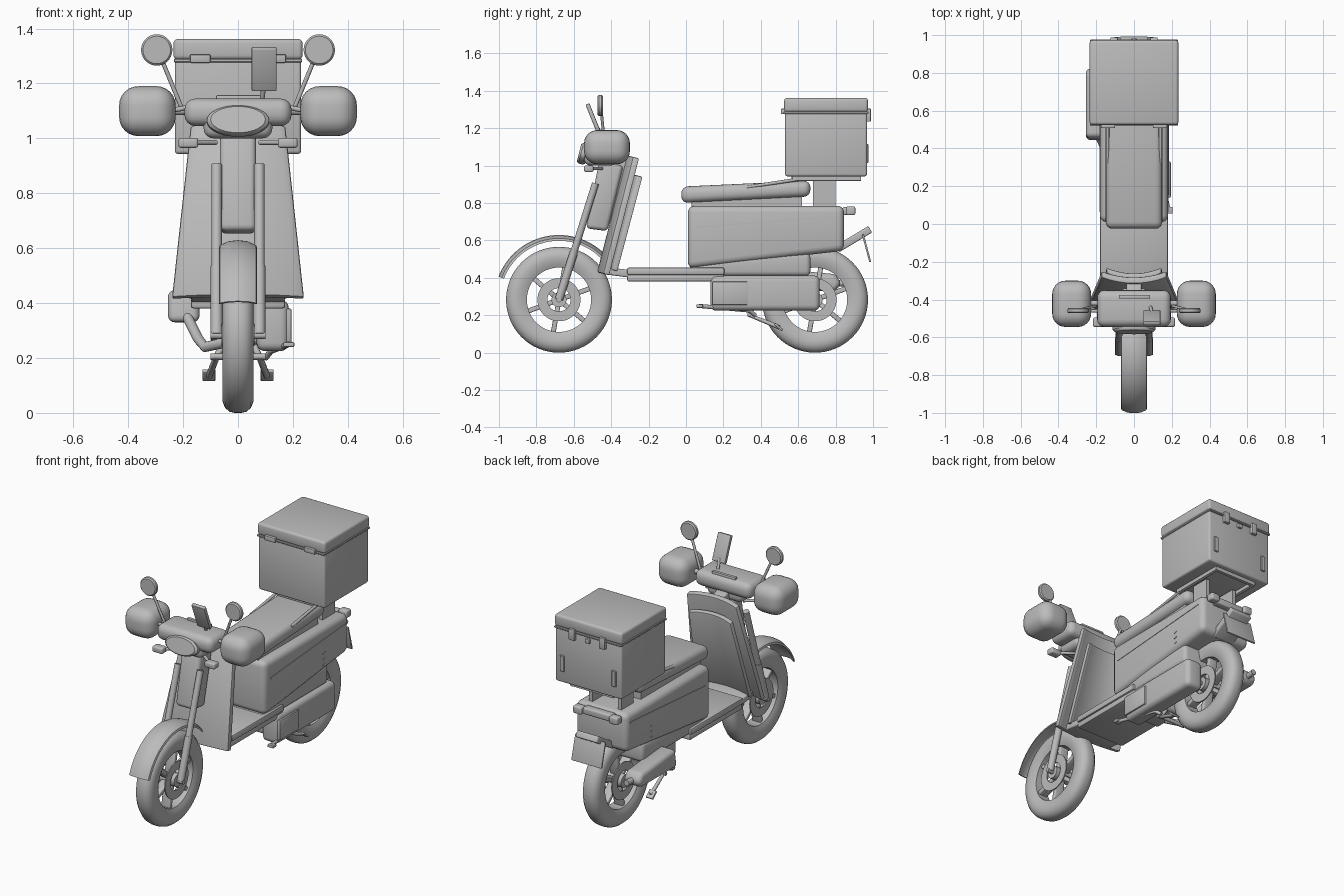
import bpy, bmesh, math
from mathutils import Vector

if "Cube" in bpy.data.objects:
    bpy.data.objects.remove(bpy.data.objects["Cube"])

grey = bpy.data.materials.new("plain grey")
grey.diffuse_color = (0.5, 0.5, 0.5, 1)
grey.use_nodes = True
grey.node_tree.nodes["Principled BSDF"].inputs["Base Color"].default_value = grey.diffuse_color


def finish(name, bm):
    bmesh.ops.recalc_face_normals(bm, faces=bm.faces[:])
    me = bpy.data.meshes.new(name)
    bm.to_mesh(me)
    bm.free()
    me.materials.append(grey)
    ob = bpy.data.objects.new(name, me)
    bpy.context.collection.objects.link(ob)
    return ob


def prism(name, pts, x0, x1, bevel=0.0, seg=3):
    """Side profile of (y, z) points extruded from x0 to x1, with rounded edges."""
    bm = bmesh.new()
    a = [bm.verts.new((x0, y, z)) for y, z in pts]
    b = [bm.verts.new((x1, y, z)) for y, z in pts]
    bm.faces.new(a)
    bm.faces.new(b[::-1])
    for i in range(len(pts)):
        j = (i + 1) % len(pts)
        bm.faces.new((a[i], b[i], b[j], a[j]))
    bmesh.ops.recalc_face_normals(bm, faces=bm.faces[:])
    if bevel:
        bmesh.ops.bevel(bm, geom=bm.edges[:], offset=bevel, segments=seg,
                        profile=0.5, affect='EDGES', clamp_overlap=True)
    return finish(name, bm)


def box(name, x0, x1, y0, y1, z0, z1, bevel=0.0, seg=3):
    return prism(name, [(y0, z0), (y1, z0), (y1, z1), (y0, z1)], x0, x1, bevel, seg)


def slab(name, p, q, thick, x0, x1, bevel=0.0):
    """Tilted plate whose middle line runs from p to q in the side view."""
    p, q = Vector(p), Vector(q)
    d = (q - p).normalized()
    n = Vector((-d.y, d.x)) * thick / 2
    return prism(name, [p + n, q + n, q - n, p - n], x0, x1, bevel)


def tube(name, pts, r):
    cu = bpy.data.curves.new(name, 'CURVE')
    cu.dimensions = '3D'
    cu.bevel_depth, cu.bevel_resolution, cu.use_fill_caps = r, 4, True
    sp = cu.splines.new('POLY')
    sp.points.add(len(pts) - 1)
    for p, c in zip(sp.points, pts):
        p.co = (*c, 1)
    tmp = bpy.data.objects.new("tmp", cu)
    bpy.context.collection.objects.link(tmp)
    bpy.context.view_layer.update()
    me = bpy.data.meshes.new_from_object(tmp.evaluated_get(bpy.context.evaluated_depsgraph_get()))
    bpy.data.objects.remove(tmp)
    bm = bmesh.new()
    bm.from_mesh(me)
    me2 = finish(name, bm)
    if not me2.data.materials[0]:
        me2.data.materials[0] = grey
    return me2


def lathe(name, prof, y, z, a0=0, a1=360, n=64):
    """Closed (x, radius) section swept round an axle parallel to x."""
    bm = bmesh.new()
    full = a1 - a0 == 360
    rings = []
    for i in range(n if full else n + 1):
        t = math.radians(a0 + (a1 - a0) * i / n)
        rings.append([bm.verts.new((x, y + r * math.cos(t), z + r * math.sin(t))) for x, r in prof])
    m = len(prof)
    for i in range(n):
        p, q = rings[i], rings[(i + 1) % len(rings)]
        for k in range(m):
            bm.faces.new((p[k], p[(k + 1) % m], q[(k + 1) % m], q[k]))
    if not full:
        bm.faces.new(rings[0])
        bm.faces.new(rings[-1])
    return finish(name, bm)


def disc(name, c, rx, rz, depth, tilt=0):
    """Elliptical rounded disc facing the front, leaning by tilt degrees."""
    ob = lathe(name, [(-depth / 2, 0.001), (-depth / 2, 0.88), (-depth / 4, 1), (depth / 4, 1),
                      (depth / 2, 0.88), (depth / 2, 0.001)], 0, 0, n=40)
    t = math.radians(tilt)
    for v in ob.data.vertices:
        x, z, y = v.co.y * rx, v.co.z * rz, v.co.x
        v.co = (c[0] + x, c[1] + y * math.cos(t) - z * math.sin(t), c[2] + z * math.cos(t) + y * math.sin(t))
    return ob


def shield(name, z0, z1, w0, w1, y0, y1, curve, thick):
    """Leaning panel, bowed in plan, with sides wrapping rearwards."""
    bm = bmesh.new()
    n = 16
    rows = []
    for z, w, y in ((z0, w0, y0), (z1, w1, y1)):
        for dy in (0, thick):
            rows.append([bm.verts.new((w * u, y + dy + curve * u * u, z + 0.25 * (-dy - curve * u * u)))
                         for u in [2 * i / n - 1 for i in range(n + 1)]])
    loop = [rows[0], rows[1], rows[3], rows[2]]
    for k in range(4):
        p, q = loop[k], loop[(k + 1) % 4]
        for i in range(n):
            bm.faces.new((p[i], p[i + 1], q[i + 1], q[i]))
    for i in (0, n):
        bm.faces.new([r[i] for r in loop])
    bmesh.ops.recalc_face_normals(bm, faces=bm.faces[:])
    sharp = [e for e in bm.edges if len(e.link_faces) == 2 and e.calc_face_angle(0) > 0.7]
    bmesh.ops.bevel(bm, geom=sharp, offset=0.008, segments=2, profile=0.5, affect='EDGES', clamp_overlap=True)
    return finish(name, bm)


# Wheels: tyre, hub, disc ring, spokes
ZW = 0.283
half = [(0.042, 0.172), (0.05, 0.19), (0.057, 0.22), (0.056, 0.243), (0.047, 0.265), (0.03, 0.279), (0.012, 0.283)]
tyre = half + [(-x, r) for x, r in half[::-1]]
for label, yw in (("front", -0.679), ("rear", 0.69)):
    lathe(label + "_tyre", tyre, yw, ZW)
    lathe(label + "_hub", [(-0.06, 0.012), (-0.06, 0.04), (0.06, 0.04), (0.06, 0.012)], yw, ZW, n=32)
    for s in (-1, 1):
        lathe(label + "_brake_disc", [(s * 0.044, 0.062), (s * 0.044, 0.115), (s * 0.051, 0.115), (s * 0.051, 0.062)], yw, ZW, n=48)
    for k in range(6):
        t = math.radians(60 * k + 20)
        d = Vector((math.cos(t), math.sin(t)))
        c = Vector((yw, ZW))
        slab(label + "_spoke", c + d * 0.03, c + d * 0.18, 0.026, -0.03, 0.03, 0.005)
    tube(label + "_axle", [(-0.1, yw, ZW), (0.1, yw, ZW)], 0.014)

# Front mudguard and fork
lathe("front_mudguard", [(-0.07, 0.315), (-0.066, 0.328), (-0.035, 0.342), (0, 0.346), (0.035, 0.342), (0.066, 0.328),
                         (0.07, 0.315), (0.06, 0.32), (0.03, 0.333), (0, 0.336), (-0.03, 0.333), (-0.06, 0.32)],
      -0.679, ZW, 43, 159, 40)
for s in (-1, 1):
    tube("fork_leg", [(s * 0.078, -0.679, 0.285), (s * 0.078, -0.6, 0.535)], 0.022)
    tube("fork_upper", [(s * 0.078, -0.605, 0.52), (s * 0.078, -0.484, 0.905)], 0.019)
prism("front_panel", [(-0.535, 0.665), (-0.42, 0.65), (-0.335, 1.0), (-0.465, 1.02)], -0.066, 0.066, 0.022)
slab("steering_neck", (-0.44, 0.7), (-0.33, 1.05), 0.08, -0.04, 0.04, 0.01)

# Leg shield and inner panel
shield("leg_shield", 0.43, 1.055, 0.24, 0.172, -0.475, -0.315, 0.032, 0.034)
shield("inner_shield", 0.45, 0.955, 0.185, 0.145, -0.425, -0.29, 0.03, 0.03)

# Handlebar cowl, headlight, instruments
box("handlebar_cowl", -0.195, 0.195, -0.545, -0.35, 1.045, 1.145, 0.04, 4)
box("headlight_housing", -0.125, 0.125, -0.545, -0.37, 1.0, 1.11, 0.035, 4)
disc("headlight", (0, -0.55, 1.063), 0.113, 0.056, 0.045, -14)
box("instrument_panel", -0.08, 0.085, -0.395, -0.375, 1.13, 1.157, 0.004, 2)
slab("phone", (-0.465, 1.175), (-0.527, 1.33), 0.022, 0.05, 0.14, 0.004)
tube("phone_mount", [(0.085, -0.43, 1.12), (0.095, -0.47, 1.2)], 0.009)
tube("handlebar", [(-0.4, -0.42, 1.1), (0.4, -0.42, 1.1)], 0.015)
for s in (-1, 1):
    box("hand_guard", s * 0.227, s * 0.433, -0.545, -0.3, 1.008, 1.19, 0.07, 6)
    tube("brake_lever", [(s * 0.17, -0.46, 1.115), (s * 0.25, -0.46, 1.1)], 0.009)
    disc("mirror", (s * 0.296, -0.458, 1.322), 0.057, 0.057, 0.028)
    tube("mirror_stalk", [(s * 0.205, -0.435, 1.11), (s * 0.275, -0.452, 1.28)], 0.008)
    box("front_indicator", s * 0.145, s * 0.217, -0.545, -0.495, 0.965, 1.002, 0.01)
    tube("front_indicator_stem", [(s * 0.08, -0.45, 0.985), (s * 0.16, -0.51, 0.985)], 0.009)

# Floorboard
box("floorboard", -0.18, 0.18, -0.315, 0.205, 0.415, 0.455, 0.01, 2)
box("floor_underside", -0.172, 0.172, -0.315, 0.205, 0.38, 0.418, 0.01, 2)
slab("floor_front", (-0.44, 0.44), (-0.29, 0.42), 0.04, -0.17, 0.17, 0.008)

# Rear body, lower body, seat
prism("rear_body", [(0.01, 0.45), (0.845, 0.545), (0.845, 0.785), (0.01, 0.785)], -0.18, 0.18, 0.035, 4)
prism("lower_body", [(0.01, 0.41), (0.665, 0.41), (0.665, 0.535), (0.3, 0.52), (0.01, 0.46)], -0.165, 0.165, 0.025)
prism("seat", [(-0.025, 0.8), (0.665, 0.835), (0.665, 0.92), (-0.025, 0.888)], -0.15, 0.15, 0.036, 4)
box("seat_base", -0.12, 0.12, 0.03, 0.62, 0.77, 0.84)
for s in (-1, 1):
    slab("body_trim", (0.065, 0.672), (0.81, 0.728), 0.008, s * 0.177, s * 0.183)
    for k in range(3):
        slab("body_vent", (0.585, 0.555 + 0.035 * k), (0.605, 0.56 + 0.035 * k), 0.007, s * 0.177, s * 0.183)

# Engine case on the right, silencer and pipe on the left
box("engine_case", 0.068, 0.185, 0.13, 0.715, 0.225, 0.412, 0.03, 4)
box("engine_cover", 0.1, 0.195, 0.14, 0.33, 0.255, 0.38, 0.006, 2)
box("engine_core", -0.05, 0.09, 0.16, 0.38, 0.25, 0.42, 0.02)
prism("silencer", [(0.44, 0.33), (0.8, 0.33), (0.83, 0.37), (0.8, 0.42), (0.46, 0.45)], -0.255, -0.14, 0.03, 4)
tube("silencer_outlet", [(-0.195, 0.8, 0.37), (-0.195, 0.87, 0.375)], 0.018)
tube("exhaust_pipe", [(-0.03, 0.25, 0.26), (-0.12, 0.31, 0.24), (-0.145, 0.37, 0.27), (-0.19, 0.47, 0.36)], 0.019)
slab("swing_arm", (0.35, 0.34), (0.72, 0.285), 0.05, -0.1, -0.075, 0.008)

# Centre stand and foot lever
tube("stand_bar", [(-0.1, 0.34, 0.205), (0.1, 0.34, 0.205)], 0.012)
for s in (-1, 1):
    tube("stand_leg", [(s * 0.055, 0.36, 0.25), (s * 0.08, 0.34, 0.2), (s * 0.105, 0.5, 0.135)], 0.012)
    slab("stand_foot", (0.475, 0.155), (0.515, 0.12), 0.012, s * 0.082, s * 0.13, 0.003)
tube("side_stand", [(0.1, 0.37, 0.2), (0.12, 0.34, 0.225), (0.185, 0.07, 0.25)], 0.011)
box("side_stand_foot", 0.165, 0.205, 0.055, 0.09, 0.24, 0.258, 0.004, 2)

# Luggage rack
for s in (-1, 1):
    tube("rack_rail", [(s * 0.14, 0.325, 0.885), (s * 0.14, 0.6, 0.927), (s * 0.14, 0.935, 0.927)], 0.009)
    box("rack_side", s * 0.13, s * 0.15, 0.57, 0.935, 0.92, 0.946)
    box("rack_cross", -0.14, 0.14, 0.75 + s * 0.175 - 0.01, 0.75 + s * 0.175 + 0.01, 0.92, 0.946)
    box("rack_post", s * 0.1 - 0.012, s * 0.1 + 0.012, 0.68, 0.8, 0.76, 0.93)

# Delivery box with lid, latches and reflectors
box("box_body", -0.23, 0.23, 0.53, 0.968, 0.943, 1.285, 0.012, 3)
box("box_seam", -0.234, 0.234, 0.522, 0.976, 1.277, 1.29, 0.003, 1)
box("box_lid", -0.235, 0.235, 0.525, 0.973, 1.287, 1.362, 0.015, 3)
for s in (-1, 1):
    box("front_latch", s * 0.1, s * 0.175, 0.508, 0.53, 1.275, 1.305, 0.004, 2)
    box("rear_latch", s * 0.085, s * 0.125, 0.96, 0.988, 1.235, 1.305, 0.004, 2)
    box("box_reflector", s * 0.165, s * 0.195, 0.965, 0.976, 1.015, 1.115, 0.003, 1)
box("box_lock", -0.015, 0.015, 0.96, 0.982, 1.24, 1.268, 0.004, 2)

# Tail light, indicators, number plate
box("tail_light", -0.1, 0.1, 0.835, 0.885, 0.735, 0.778, 0.01)
for s in (-1, 1):
    box("rear_indicator", s * 0.095, s * 0.155, 0.855, 0.905, 0.735, 0.782, 0.01)
slab("rear_mudguard", (0.81, 0.555), (0.985, 0.66), 0.04, -0.075, 0.075, 0.008)
slab("number_plate", (0.945, 0.635), (0.985, 0.485), 0.01, -0.105, 0.105, 0.002)

# Smooth rounded surfaces, keep hard edges
bpy.ops.object.select_all(action='SELECT')
bpy.context.view_layer.objects.active = bpy.context.scene.objects[0]
bpy.ops.object.shade_smooth_by_angle(angle=math.radians(35))
